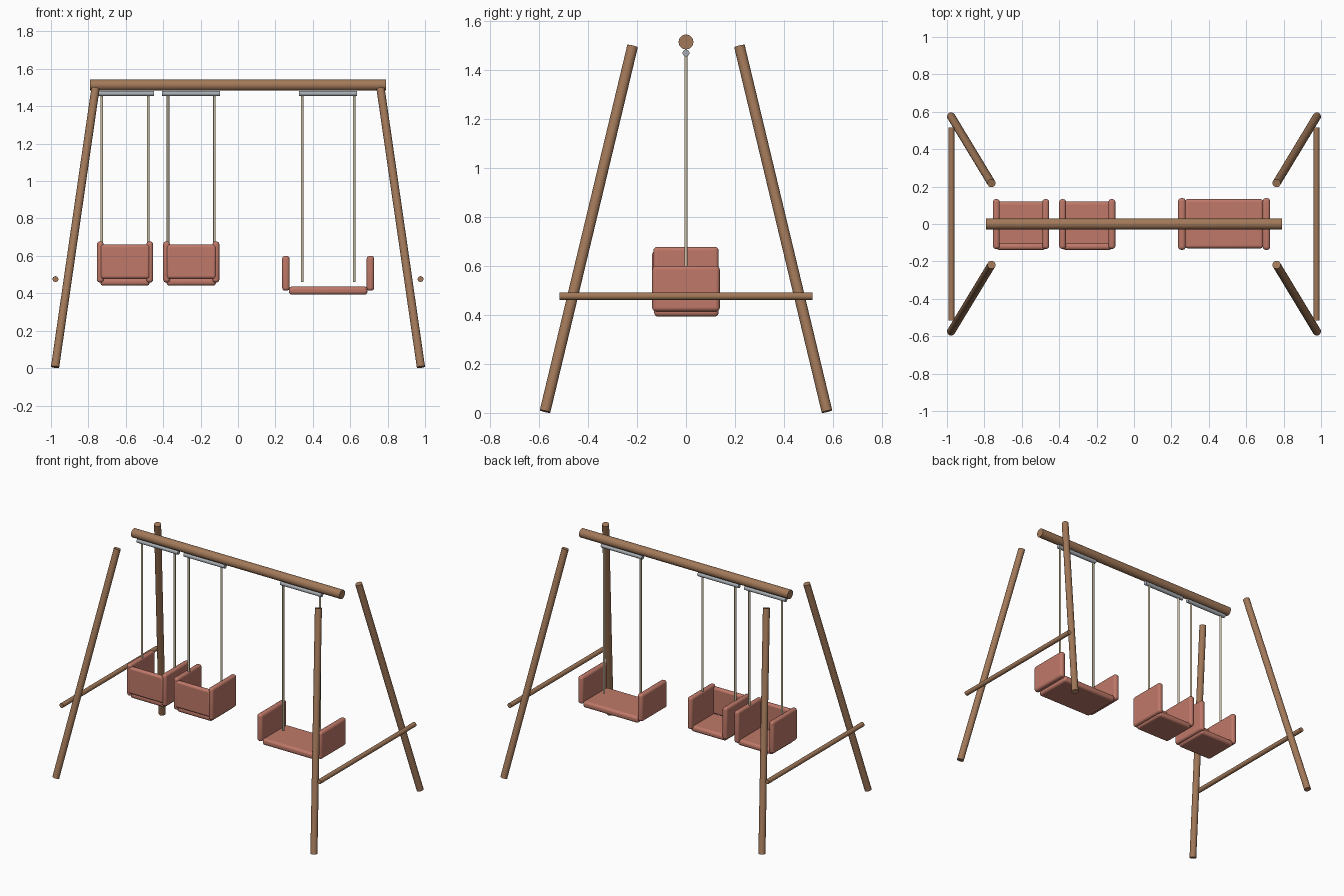
import bpy, math
from mathutils import Vector

if "Cube" in bpy.data.objects:
    bpy.data.objects.remove(bpy.data.objects["Cube"])


def material(name, rgb):
    m = bpy.data.materials.new(name)
    m.diffuse_color = (*rgb, 1)
    m.use_nodes = True
    m.node_tree.nodes["Principled BSDF"].inputs["Base Color"].default_value = m.diffuse_color
    return m


WOOD = material("wood", (0.36, 0.19, 0.10))
SEAT = material("seat_plastic", (0.52, 0.19, 0.14))
ROPE = material("rope", (0.60, 0.52, 0.36))
METAL = material("metal", (0.40, 0.43, 0.46))


def smooth(ob):
    bpy.ops.object.select_all(action='DESELECT')
    ob.select_set(True)
    bpy.context.view_layer.objects.active = ob
    bpy.ops.object.shade_smooth_by_angle(angle=math.radians(35))


def rod(name, a, b, radius, mat, sides=24):
    a, b = Vector(a), Vector(b)
    bpy.ops.mesh.primitive_cylinder_add(vertices=sides, radius=radius, depth=(b - a).length,
                                        location=(a + b) / 2)
    ob = bpy.context.object
    ob.name = name
    ob.rotation_euler = (b - a).to_track_quat('Z', 'Y').to_euler()
    ob.data.materials.append(mat)
    smooth(ob)
    return ob


def pad(name, lo, hi, bevel):
    # rounded box between two corners
    lo, hi = Vector(lo), Vector(hi)
    bpy.ops.mesh.primitive_cube_add(size=1, location=(lo + hi) / 2)
    ob = bpy.context.object
    ob.name = name
    ob.scale = hi - lo
    bpy.ops.object.transform_apply(location=False, rotation=False, scale=True)
    mod = ob.modifiers.new("round", 'BEVEL')
    mod.width = bevel
    mod.segments = 4
    ob.data.materials.append(SEAT)
    smooth(ob)
    return ob


# frame: top beam, splayed legs, side crossbars
rod("top_beam", (-0.79, 0, 1.513), (0.79, 0, 1.513), 0.03, WOOD, 32)
for sx, side in ((-1, "left"), (1, "right")):
    for sy, end in ((-1, "front"), (1, "back")):
        rod(f"{end}_{side}_leg", (sx * 0.978, sy * 0.575, 0.006),
            (sx * 0.762, sy * 0.218, 1.496), 0.022, WOOD)
    rod(f"{side}_crossbar", (sx * 0.976, -0.516, 0.476), (sx * 0.976, 0.516, 0.476), 0.0155, WOOD)


def hanger(name, cx, spread, bottom):
    # metal bar under the beam with two ropes
    rod(f"{name}_hanger_bar", (cx - 0.155, 0, 1.468), (cx + 0.155, 0, 1.468), 0.014, METAL)
    for s, side in ((-1, "left"), (1, "right")):
        rod(f"{name}_{side}_rope", (cx + s * spread, 0, 1.468), (cx + s * spread, 0, bottom),
            0.007, ROPE, 12)


# two small bucket swings with a front guard
for name, cx in (("outer_bucket", -0.604), ("inner_bucket", -0.25)):
    hanger(name, cx, 0.124, 0.50)
    pad(f"{name}_seat", (cx - 0.132, -0.12, 0.441), (cx + 0.132, 0.12, 0.481), 0.016)
    pad(f"{name}_front_guard", (cx - 0.132, -0.138, 0.478), (cx + 0.132, -0.104, 0.66), 0.014)
    for s, side in ((-1, "left"), (1, "right")):
        x0, x1 = sorted((cx + s * 0.114, cx + s * 0.150))
        pad(f"{name}_{side}_side", (x0, -0.133, 0.458), (x1, 0.133, 0.677), 0.015)

# wide swing with low side panels
cx = 0.482
hanger("wide_swing", cx, 0.139, 0.46)
pad("wide_swing_seat", (cx - 0.21, -0.13, 0.393), (cx + 0.21, 0.133, 0.436), 0.016)
for s, side in ((-1, "left"), (1, "right")):
    x0, x1 = sorted((cx + s * 0.206, cx + s * 0.246))
    pad(f"wide_swing_{side}_side", (x0, -0.138, 0.414), (x1, 0.138, 0.6), 0.016)
